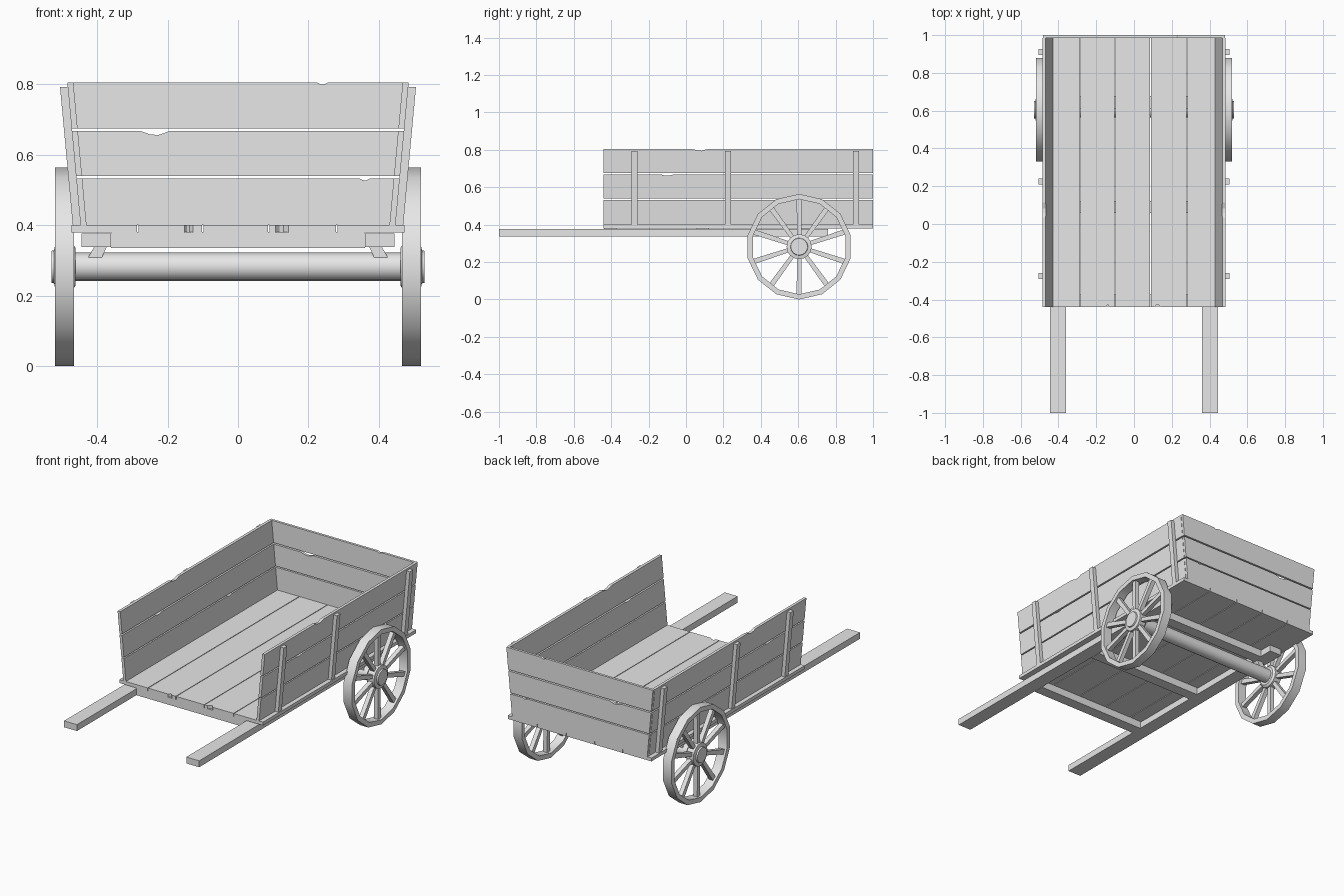
import bpy, bmesh, math

if "Cube" in bpy.data.objects:
    bpy.data.objects.remove(bpy.data.objects["Cube"])

wood = bpy.data.materials.new("grey_wood")
wood.diffuse_color = (0.8, 0.8, 0.8, 1)
wood.use_nodes = True
wood.node_tree.nodes["Principled BSDF"].inputs["Base Color"].default_value = wood.diffuse_color
LEAN = 0.037 / 0.4          # outward lean of the box sides
AXLE_Y, AXLE_Z = 0.605, 0.282


def finish(name, bm, smooth=False):
    bmesh.ops.recalc_face_normals(bm, faces=bm.faces)
    me = bpy.data.meshes.new(name)
    bm.to_mesh(me)
    bm.free()
    me.materials.append(wood)
    ob = bpy.data.objects.new(name, me)
    bpy.context.collection.objects.link(ob)
    if smooth:
        bpy.ops.object.select_all(action='DESELECT')
        bpy.context.view_layer.objects.active = ob
        ob.select_set(True)
        bpy.ops.object.shade_smooth_by_angle()
    return ob


def prism(name, outline, place, thick):
    """Extrude a 2D outline; place(u, v, w) maps it into the world."""
    bm = bmesh.new()
    lo = [bm.verts.new(place(u, v, 0)) for u, v in outline]
    hi = [bm.verts.new(place(u, v, thick)) for u, v in outline]
    bm.faces.new(lo)
    bm.faces.new(hi)
    n = len(lo)
    for i in range(n):
        j = (i + 1) % n
        bm.faces.new((lo[i], lo[j], hi[j], hi[i]))
    return finish(name, bm)


def plank(u0, u1, v0, v1, nicks=(), flare=0.0):
    """Plank outline with chipped notches (centre, half width, depth) on its v1 edge."""
    d = flare * (v1 - v0)
    pts = [(u0, v0), (u1, v0), (u1 + d, v1)]
    for c, h, depth in sorted(nicks, reverse=True):
        pts += [(c + h, v1), (c + h * 0.2, v1 - depth), (c - h * 0.4, v1 - depth * 0.8), (c - h, v1)]
    return pts + [(u0 - d, v1)]


def box(name, x0, x1, y0, y1, z0, z1):
    return prism(name, [(x0, y0), (x1, y0), (x1, y1), (x0, y1)],
                 lambda u, v, w: (u, v, z0 + w), z1 - z0)


def lathe(name, profile, sides, closed=True):
    """Revolve (x, radius) points round the axle line."""
    bm = bmesh.new()
    rings = []
    for i in range(sides):
        a = math.pi / 2 + 2 * math.pi * i / sides
        rings.append([bm.verts.new((x, AXLE_Y + r * math.cos(a), AXLE_Z + r * math.sin(a)))
                      for x, r in profile])
    n = len(profile)
    for i in range(sides):
        a, b = rings[i], rings[(i + 1) % sides]
        for k in range(n if closed else n - 1):
            m = (k + 1) % n
            bm.faces.new((a[k], a[m], b[m], b[k]))
    if not closed:
        bm.faces.new([r[0] for r in rings])
        bm.faces.new([r[-1] for r in rings])
    return finish(name, bm, True)


# floor boards, chipped along the open front edge
seams = [-0.475, -0.285, -0.1, 0.087, 0.28, 0.475]
chips = {1: [(-0.14, 0.012, 0.012)], 3: [(0.125, 0.018, 0.015)]}
for i in range(5):
    prism("floor_board", plank(seams[i] + 0.002, seams[i + 1] - 0.002, -1.0, 0.44, chips.get(i, ())),
          lambda u, v, w: (u, -v, 0.38 + w), 0.02)

# three rows of boards for the sides and the back
rows = [(0.40, 0.533), (0.54, 0.667), (0.675, 0.805)]
side_chips = [[(0.55, 0.02, 0.005)], [(-0.1, 0.03, 0.005)], [(0.075, 0.04, 0.01)]]
back_chips = [[(0.36, 0.015, 0.006)], [(-0.235, 0.04, 0.011)], [(0.24, 0.015, 0.006)]]
for k, (z0, z1) in enumerate(rows):
    for s in (-1, 1):
        prism("side_board", plank(-0.44, 0.986, z0, z1, side_chips[k]),
              lambda u, v, w: (s * (0.43 + LEAN * (v - 0.4) + w), u, v), 0.017)
    half = 0.445 + LEAN * (z0 - 0.4)
    prism("back_board", plank(-half, half, z0, z1, back_chips[k], LEAN),
          lambda u, v, w: (u, 0.985 + w, v), 0.015)

for s in (-1, 1):
    # leaning battens on the outside of each side
    for y in (-0.275, 0.225, 0.91):
        prism("side_batten", plank(y - 0.016, y + 0.016, 0.395, 0.793),
              lambda u, v, w: (s * (0.446 + LEAN * (v - 0.4) + w), u, v), 0.023)
    # long pull shafts under the floor
    prism("pull_shaft", [(0.36, -1), (0.445, -1), (0.44, 0.76), (0.36, 0.76)],
          lambda u, v, w: (s * u, v, 0.338 + w), 0.038)
    # blocks joining shafts and axle
    prism("axle_block", [(0.39, 0.30), (0.43, 0.30), (0.405, 0.345), (0.37, 0.345)],
          lambda u, v, w: (s * u, 0.575 + w, v), 0.06)

# cross beams between the shafts
for y in (-0.405, 0.09, 0.645):
    box("cross_beam", -0.36, 0.36, y - 0.033, y + 0.033, 0.336, 0.381)

# axle
lathe("axle", [(-0.48, 0.04), (0.48, 0.04)], 16, False)

# wheels
for s in (-1, 1):
    lathe("wheel_rim", [(s * 0.465, 0.254), (s * 0.465, 0.282), (s * 0.52, 0.282), (s * 0.52, 0.254)], 14)
    lathe("wheel_hub", [(s * 0.462, 0.055), (s * 0.472, 0.067), (s * 0.518, 0.067), (s * 0.522, 0.047),
                        (s * 0.53, 0.045), (s * 0.53, 0.03)], 16, False)
    for i in range(10):
        a = math.pi / 2 + i * math.pi / 5
        ca, sa = math.cos(a), math.sin(a)
        prism("wheel_spoke", [(0.05, -0.011), (0.262, -0.014), (0.262, 0.014), (0.05, 0.011)],
              lambda u, v, w: (s * (0.481 + w), AXLE_Y + u * ca - v * sa, AXLE_Z + u * sa + v * ca), 0.026)
